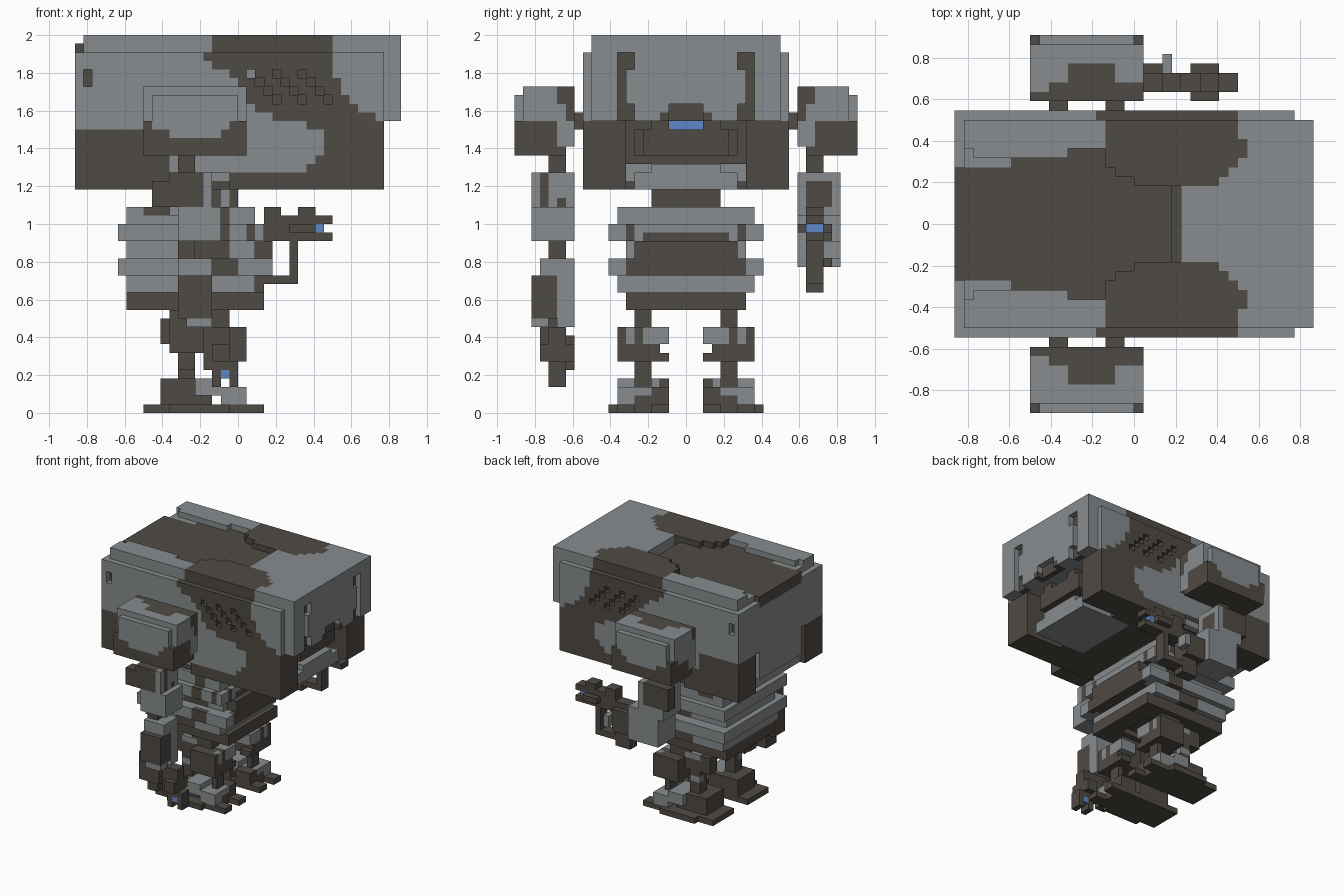
import bpy, bmesh

if "Cube" in bpy.data.objects:
    bpy.data.objects.remove(bpy.data.objects["Cube"])

V = 2 / 44            # edge length of one block
G, D, B = 0, 1, 2     # grey, dark, blue

MATS = []
for name, col in (("steel_grey", (0.243, 0.262, 0.272, 1)),
                  ("dark_brown_metal", (0.078, 0.068, 0.057, 1)),
                  ("blue_light", (0.112, 0.245, 0.58, 1))):
    m = bpy.data.materials.new(name)
    m.diffuse_color = col
    m.use_nodes = True
    m.node_tree.nodes["Principled BSDF"].inputs["Base Color"].default_value = m.diffuse_color
    MATS.append(m)


class Part:
    """Block-built part: fill and carve boxes, then skin the exposed sides."""

    def __init__(self, name, sides=(1, -1)):
        self.name, self.sides, self.cells = name, sides, {}

    def box(self, c, x0, x1, y0, y1, z0, z1):
        for s in self.sides:
            for x in range(x0, x1):
                for y in range(y0, y1):
                    for z in range(z0, z1):
                        k = (x, y if s > 0 else -1 - y, z)
                        if c is None:
                            self.cells.pop(k, None)
                        else:
                            self.cells[k] = c

    def build(self):
        bm, verts = bmesh.new(), {}

        def vert(p):
            if p not in verts:
                verts[p] = bm.verts.new([a * V for a in p])
            return verts[p]

        for k, c in self.cells.items():
            for ax in range(3):
                for d in (0, 1):
                    n = list(k)
                    n[ax] += 1 if d else -1
                    if tuple(n) in self.cells:
                        continue
                    loop = []
                    for u, w in ((0, 0), (1, 0), (1, 1), (0, 1)):
                        p = list(k)
                        p[ax] += d
                        p[(ax + 1) % 3] += u
                        p[(ax + 2) % 3] += w
                        loop.append(vert(tuple(p)))
                    f = bm.faces.new(loop if d else loop[::-1])
                    f.material_index = c
        me = bpy.data.meshes.new(self.name)
        bm.to_mesh(me)
        bm.free()
        for m in MATS:
            me.materials.append(m)
        bpy.context.collection.objects.link(bpy.data.objects.new(self.name, me))


# Head: upper shell, side plates, back plate and lower body
h = Part("head")
h.box(G, -18, 19, 0, 11, 34, 44)
h.box(G, -19, 17, 11, 12, 33, 42)
h.box(G, -19, -18, 0, 12, 33, 42)
h.box(G, -18, 10, 0, 11, 26, 34)
h.box(D, -17, 10, 0, 11, 26, 27)
h.box(G, -19, -18, 0, 6, 28, 33)
h.box(D, -19, -11, 7, 12, 26, 33)
h.box(D, -11, -8, 9, 12, 26, 30)
h.box(G, -8, 9, 11, 12, 28, 34)
h.box(G, -11, -8, 11, 12, 30, 34)
h.box(D, -1, 10, 11, 12, 26, 28)
# front lower corner blocks
h.box(D, 8, 17, 7, 12, 26, 34)
h.box(G, 8, 9, 11, 12, 29, 33)
h.box(G, 9, 10, 11, 12, 30, 33)
# face recess with light, mouth guard and chin
h.box(D, 8, 13, 0, 7, 29, 34)
h.box(D, 13, 14, 0, 6, 30, 33)
h.box(D, 14, 16, 0, 5, 30, 33)
h.box(D, 13, 16, 2, 4, 33, 34)
h.box(B, 13, 14, 0, 2, 33, 34)
h.box(G, 6, 16, 0, 6, 26, 28)
h.box(G, 6, 16, 0, 4, 28, 29)
h.box(None, 18, 19, 0, 2, 34, 36)
h.box(D, 17, 18, 0, 2, 34, 36)
h.box(D, 17, 19, 2, 3, 34, 35)
# front slots
for y0, y1, z0, z1 in ((6, 8, 40, 42), (7, 8, 36, 40), (6, 8, 34, 36)):
    h.box(None, 18, 19, y0, y1, z0, z1)
    h.box(D, 17, 18, y0, y1, z0, z1)
# roof panel with a groove at its front
for y0, y1, x0, x1 in ((0, 4, -19, 5), (4, 6, -19, 0), (6, 7, -13, -2), (7, 8, -7, -2)):
    h.box(None, x0, x1, y0, y1, 43, 44)
    h.box(D, x0, x1, y0, y1, 41, 43)
h.box(None, 4, 5, 0, 4, 42, 43)
h.box(None, -18, -17, 6, 8, 43, 44)
h.box(None, -17, -13, 6, 7, 43, 44)
# roof pads
for y, x0, x1 in ((4, 0, 9), (5, -2, 10), (6, -3, 11), (7, -3, 12), (8, -3, 12), (9, -3, 11), (10, -3, 11)):
    h.box(D, x0, x1, y, y + 1, 42, 44)
# diagonal side bands with vent holes
for z, x0, x1 in ((41, -4, 11), (40, -3, 11), (39, -1, 11), (38, 0, 12), (37, 1, 12),
                  (36, 1, 13), (35, 2, 14), (34, 4, 16), (33, 9, 17)):
    h.box(D, x0, x1, 10, 12, z, z + 1)
    if 36 <= z <= 39:
        for x in range(1, 11):
            if (x + z) % 3 == 1 and (z, x) not in ((39, 10), (36, 1)):
                h.box(None, x, x + 1, 11, 12, z, z + 1)
                h.box(G if z == 39 and x == 1 else D, x, x + 1, 10, 11, z, z + 1)
# side notches
h.box(None, -18, -17, 11, 12, 38, 40)
h.box(D, -18, -17, 10, 11, 38, 40)
h.build()

# Shoulder pods with connectors
s = Part("shoulders")
s.box(D, -9, -7, 11, 13, 33, 35)
s.box(D, -3, -1, 11, 13, 33, 35)
s.box(G, -11, 1, 13, 18, 33, 37)
s.box(G, -11, 0, 13, 19, 33, 38)
s.box(G, 0, 1, 15, 19, 33, 38)
s.box(G, -10, 0, 19, 20, 33, 37)
s.box(D, -11, 1, 14, 20, 30, 33)
s.box(G, -11, 1, 13, 15, 31, 34)
s.box(D, -11, -10, 18, 20, 33, 34)
s.box(D, 0, 1, 15, 20, 33, 34)
s.box(D, -1, 0, 19, 20, 33, 34)
s.box(G, -8, -2, 19, 20, 32, 34)
s.box(D, -11, 1, 13, 14, 36, 38)
s.box(D, -9, 1, 13, 15, 36, 38)
s.box(D, 0, 1, 13, 14, 34, 36)
s.box(D, -7, -2, 15, 17, 37, 38)
s.build()

# Lowered arm with weapon pointing down
a = Part("lowered_arm", (-1,))
a.box(D, -7, -5, 14, 16, 24, 31)
a.box(G, -8, -3, 13, 16, 23, 28)
a.box(D, -8, -3, 16, 18, 24, 28)
a.box(G, -4, -3, 17, 18, 24, 28)
a.box(D, -10, -8, 16, 18, 24, 27)
a.box(G, -7, -2, 13, 18, 20, 24)
a.box(D, -4, -3, 14, 15, 23, 25)
a.box(D, -7, -5, 14, 16, 18, 20)
a.box(G, -7, -3, 13, 17, 13, 18)
a.box(G, -7, -3, 13, 15, 10, 13)
a.box(D, -7, -3, 15, 18, 11, 16)
a.box(G, -6, -3, 16, 18, 10, 11)
a.box(D, -8, -4, 14, 17, 7, 12)
a.box(D, -7, -5, 13, 16, 5, 9)
a.box(D, -4, -1, 14, 16, 5, 10)
a.box(D, -3, -1, 13, 17, 6, 8)
a.box(D, -3, -2, 14, 16, 3, 5)
a.box(D, -1, 0, 14, 16, 3, 6)
a.box(B, -2, -1, 14, 16, 4, 5)
a.build()

# Raised arm with weapon pointing forward
a = Part("raised_arm", (1,))
a.box(D, -7, -5, 14, 16, 24, 31)
a.box(G, -8, -3, 13, 18, 22, 28)
a.box(D, -9, -4, 16, 18, 24, 28)
a.box(D, -4, -3, 14, 17, 24, 27)
a.box(G, -7, -1, 13, 18, 17, 23)
a.box(D, -1, 3, 14, 17, 17, 21)
a.box(D, 0, 3, 14, 16, 14, 22)
a.box(G, 3, 4, 16, 18, 18, 20)
a.box(D, 3, 5, 14, 16, 21, 24)
a.box(D, 3, 7, 14, 16, 15, 16)
a.box(D, 6, 7, 14, 16, 16, 20)
a.box(D, 3, 9, 14, 16, 20, 23)
a.box(D, 6, 9, 13, 17, 21, 22)
a.box(D, 9, 11, 14, 16, 20, 21)
a.box(D, 9, 11, 14, 16, 22, 23)
a.box(D, 7, 9, 14, 16, 23, 24)
a.box(B, 9, 10, 14, 16, 21, 22)
a.build()

# Torso: neck, stacked armour rings, waist
t = Part("torso")
t.box(D, -9, 0, 0, 4, 24, 26)
t.box(G, -2, -1, 3, 4, 24, 26)
t.box(G, -13, 2, 0, 8, 22, 24)
t.box(D, -11, -8, 6, 8, 23, 24)
t.box(G, -14, 3, 0, 9, 20, 22)
t.box(D, -3, -1, 7, 8, 22, 24)
t.box(D, -3, -1, 7, 9, 20, 22)
t.box(D, 2, 3, 6, 7, 20, 22)
t.box(D, 1, 2, 8, 9, 20, 22)
t.box(G, -13, 2, 0, 7, 18, 20)
t.box(D, -6, -1, 6, 7, 18, 20)
t.box(G, -14, 4, 0, 9, 16, 18)
t.box(D, -3, 0, 8, 9, 16, 18)
t.box(D, 1, 4, 0, 6, 16, 20)
t.box(D, 1, 3, 0, 5, 20, 21)
t.box(D, 3, 4, 6, 7, 16, 18)
t.box(G, -13, 2, 0, 8, 14, 16)
t.box(D, -13, 3, 0, 7, 12, 14)
t.box(D, -7, -3, 7, 8, 14, 16)
t.box(None, -8, 0, 0, 3, 12, 13)
t.build()

# Legs and feet
g = Part("legs")
g.box(D, -5, -1, 4, 6, 9, 13)
g.box(D, -4, 1, 3, 8, 6, 10)
g.box(G, -2, 1, 2, 5, 8, 10)
g.box(G, 0, 1, 6, 7, 8, 10)
g.box(D, -1, 1, 2, 5, 6, 7)
g.box(D, -9, -4, 4, 6, 8, 11)
g.box(G, -7, -4, 5, 6, 10, 11)
g.box(D, -7, -5, 4, 6, 3, 8)
g.box(G, -7, -5, 5, 6, 6, 7)
g.box(D, -1, 0, 4, 6, 3, 6)
g.box(D, -9, -3, 2, 7, 1, 4)
g.box(G, -5, -2, 3, 8, 2, 4)
g.box(G, -2, 1, 4, 8, 1, 3)
g.box(D, 0, 1, 4, 6, 1, 2)
g.box(D, -2, 1, 2, 4, 1, 3)
g.box(D, -11, 1, 2, 8, 0, 1)
g.box(D, -8, -1, 8, 9, 0, 1)
g.box(D, 1, 3, 2, 4, 0, 1)
g.box(D, 1, 3, 6, 8, 0, 1)
g.build()
